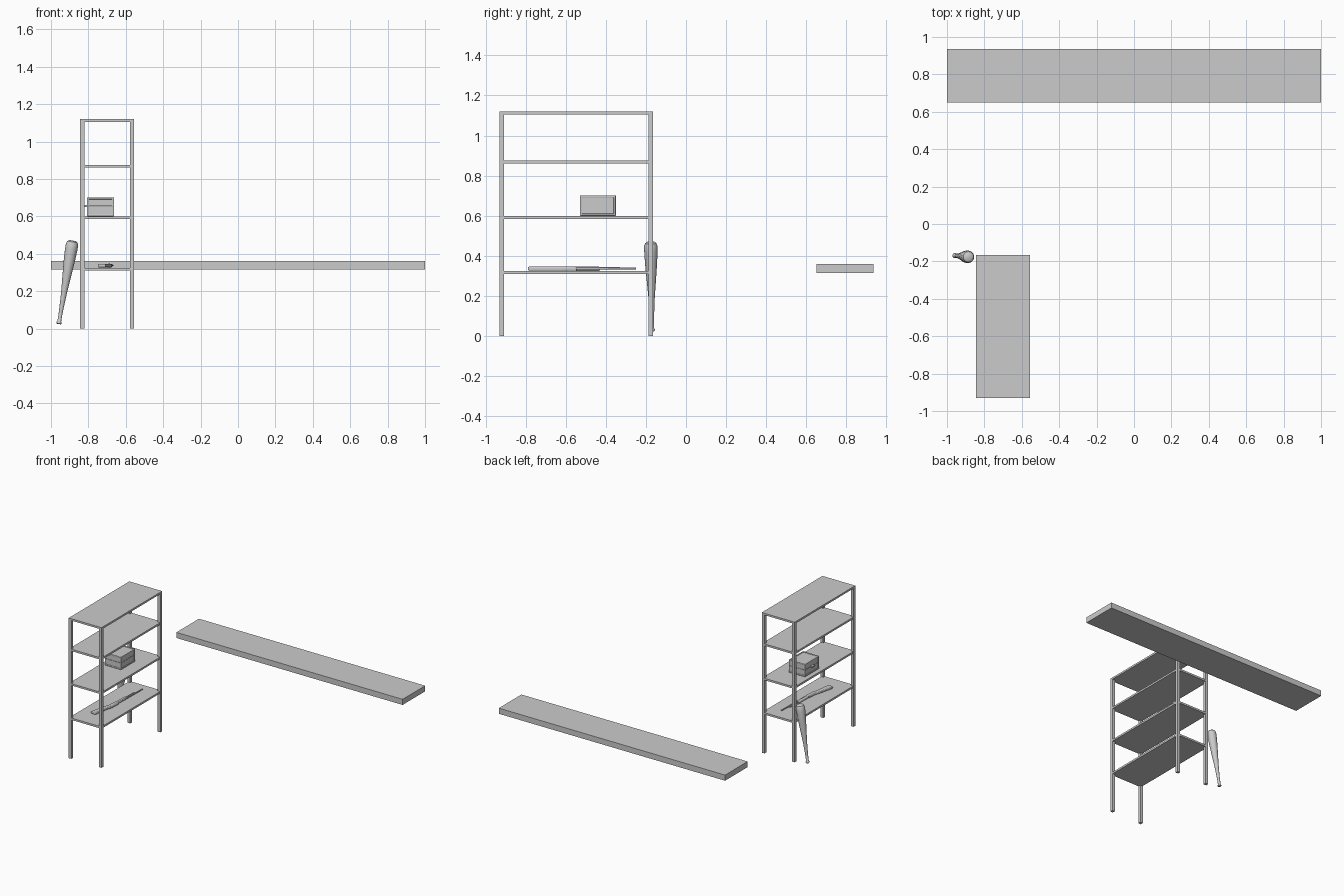
import bpy, bmesh, math
from mathutils import Vector, Matrix

if "Cube" in bpy.data.objects:
    bpy.data.objects.remove(bpy.data.objects["Cube"])


def finish(name, bm, smooth=False):
    bmesh.ops.recalc_face_normals(bm, faces=bm.faces)
    me = bpy.data.meshes.new(name)
    bm.to_mesh(me)
    bm.free()
    ob = bpy.data.objects.new(name, me)
    bpy.context.collection.objects.link(ob)
    if smooth:
        bpy.context.view_layer.objects.active = ob
        ob.select_set(True)
        bpy.ops.object.shade_smooth_by_angle(angle=math.radians(35))
        ob.select_set(False)
    return ob


def box(name, lo, hi, bevel=0.0):
    lo, hi = Vector(lo), Vector(hi)
    bm = bmesh.new()
    bmesh.ops.create_cube(bm, size=1)
    bmesh.ops.scale(bm, vec=hi - lo, verts=bm.verts)
    bmesh.ops.translate(bm, vec=(lo + hi) / 2, verts=bm.verts)
    ob = finish(name, bm)
    if bevel:
        m = ob.modifiers.new("bevel", 'BEVEL')
        m.width, m.segments = bevel, 2
    return ob


def lathe(name, profile, start, end, sides=20):
    """Revolve (t, radius) pairs about the line start-end."""
    start, end = Vector(start), Vector(end)
    axis = end - start
    rot = axis.to_track_quat('Z', 'Y')
    bm = bmesh.new()
    rings = []
    for t, r in profile:
        rings.append([bm.verts.new(start + axis * t + rot @ Vector(
            (r * math.cos(a), r * math.sin(a), 0)))
            for a in (2 * math.pi * i / sides for i in range(sides))])
    for a, b in zip(rings, rings[1:]):
        for i in range(sides):
            j = (i + 1) % sides
            bm.faces.new((a[i], a[j], b[j], b[i]))
    bm.faces.new(rings[0])
    bm.faces.new(rings[-1])
    return finish(name, bm, True)


# Long wall plank
box("wall_plank", (-1, 0.65, 0.315), (1, 0.935, 0.36))

# Storage rack: four legs, four shelves
X0, X1, Y0, Y1 = -0.845, -0.555, -0.93, -0.165
W = 0.023
for xn, x in (("left", X0), ("right", X1 - W)):
    for yn, y in (("front", Y0), ("back", Y1 - W)):
        box(f"rack_leg_{yn}_{xn}", (x, y, 0), (x + W, y + W, 1.107))
box("rack_shelf_top", (X0, Y0, 1.105), (X1, Y1, 1.12))
for i, z in enumerate((0.31, 0.585, 0.86)):
    box(f"rack_shelf_{i + 1}", (X0 + 0.003, Y0 + 0.003, z),
        (X1 - 0.003, Y1 - 0.001, z + 0.015))

# Metal storage box: lower body, lid, edge strips, latch
bx0, bx1, by0, by1, bz0, bz1 = -0.807, -0.663, -0.53, -0.35, 0.6, 0.702
e = 0.003
box("case_body", (bx0 + e, by0 + e, bz0 + e), (bx1 - e, by1 - e, 0.653))
box("case_lid", (bx0 + e, by0 + e, 0.655), (bx1 - e, by1 - e, bz1 - e))
s = 0.011
for x in (bx0, bx1 - s):
    for y in (by0, by1 - s):
        box("case_corner_post", (x, y, bz0), (x + s, y + s, bz1), 0.003)
for z in (bz0, bz1 - s):
    for x in (bx0, bx1 - s):
        box("case_side_rail", (x, by0, z), (x + s, by1, z + s), 0.003)
    for y in (by0, by1 - s):
        box("case_end_rail", (bx0, y, z), (bx1, y + s, z + s), 0.003)
box("case_latch", (-0.823, -0.455, 0.65), (bx0 + 0.005, -0.425, 0.66), 0.002)

# Long gun lying flat on the lowest shelf (stock outline, then tubes)
outline = [(-0.751, -0.785), (-0.708, -0.79), (-0.688, -0.66), (-0.676, -0.62),
           (-0.672, -0.545), (-0.702, -0.545), (-0.71, -0.62), (-0.722, -0.66)]
bm = bmesh.new()
f = bm.faces.new([bm.verts.new((x, y, 0.327)) for x, y in outline])
up = bmesh.ops.extrude_face_region(bm, geom=[f])["geom"]
bmesh.ops.translate(bm, vec=(0, 0, 0.019),
                    verts=[v for v in up if isinstance(v, bmesh.types.BMVert)])
stock = finish("gun_stock", bm)
m = stock.modifiers.new("bevel", 'BEVEL')
m.width, m.segments = 0.006, 3
lathe("gun_barrel", [(0, 0.006), (1, 0.005)],
      (-0.679, -0.56, 0.338), (-0.671, -0.25, 0.338), 12)
lathe("gun_magazine_tube", [(0, 0.005), (1, 0.005)],
      (-0.692, -0.56, 0.337), (-0.686, -0.33, 0.337), 12)
lathe("gun_fore_grip", [(0, 0.009), (0.08, 0.011), (0.92, 0.011), (1, 0.009)],
      (-0.691, -0.555, 0.336), (-0.687, -0.43, 0.336), 12)

# Bat leaning on the rack
lathe("leaning_bat",
      [(0, 0.010), (0.008, 0.014), (0.022, 0.014), (0.035, 0.010), (0.15, 0.0105),
       (0.38, 0.016), (0.55, 0.0225), (0.75, 0.030), (0.9, 0.0335), (0.955, 0.033),
       (0.985, 0.028), (1, 0.018)],
      (-0.958, -0.169, 0.024), (-0.884, -0.176, 0.47))
